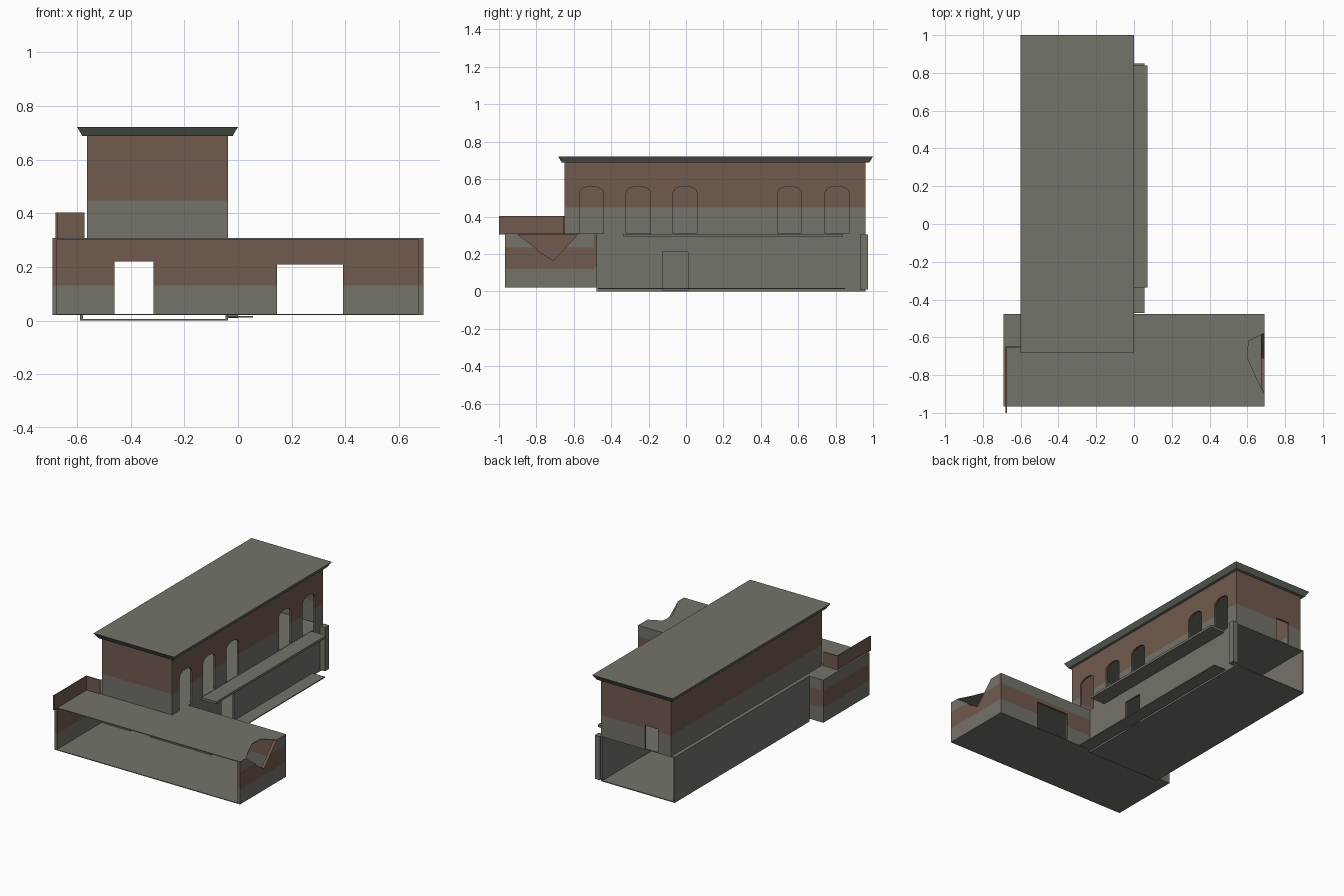
import bpy, bmesh, math
from mathutils import Vector

if "Cube" in bpy.data.objects:
    bpy.data.objects.remove(bpy.data.objects["Cube"])


def material(name, rgb):
    m = bpy.data.materials.new(name)
    m.diffuse_color = (*rgb, 1)
    m.use_nodes = True
    m.node_tree.nodes["Principled BSDF"].inputs["Base Color"].default_value = m.diffuse_color
    return m


CONCRETE, BRICK, TRIM = 0, 1, 2
MATS = [material("concrete_grey", (0.175, 0.168, 0.143)),
        material("brick_brown", (0.165, 0.103, 0.077)),
        material("cornice_green_grey", (0.105, 0.125, 0.105))]


def panel(name, pts, offset, cuts=(), rule=lambda c, n: CONCRETE):
    """Thicken a flat outline, slice it at the given heights, colour faces by rule."""
    bm = bmesh.new()
    face = bm.faces.new([bm.verts.new(p) for p in pts])
    ext = bmesh.ops.extrude_face_region(bm, geom=[face], use_keep_orig=True)
    verts = [g for g in ext["geom"] if isinstance(g, bmesh.types.BMVert)]
    bmesh.ops.translate(bm, verts=verts, vec=offset)
    bmesh.ops.recalc_face_normals(bm, faces=bm.faces[:])
    bmesh.ops.triangulate(bm, faces=bm.faces[:])
    for z in cuts:
        bmesh.ops.bisect_plane(bm, geom=bm.verts[:] + bm.edges[:] + bm.faces[:],
                               dist=1e-5, plane_co=(0, 0, z), plane_no=(0, 0, 1))
    bm.normal_update()
    for f in bm.faces:
        f.material_index = rule(f.calc_center_median(), f.normal)
    me = bpy.data.meshes.new(name)
    bm.to_mesh(me)
    bm.free()
    for m in MATS:
        me.materials.append(m)
    ob = bpy.data.objects.new(name, me)
    bpy.context.collection.objects.link(ob)
    return ob


def wall_x(name, x, outline, t, **kw):
    """Wall facing along x; outline in (y, z)."""
    return panel(name, [(x, y, z) for y, z in outline], Vector((t, 0, 0)), **kw)


def wall_y(name, y, outline, t, **kw):
    """Wall facing along y; outline in (x, z)."""
    return panel(name, [(x, y, z) for x, z in outline], Vector((0, t, 0)), **kw)


def slab(name, z, outline, t, **kw):
    return panel(name, [(x, y, z) for x, y in outline], Vector((0, 0, t)), **kw)


def rect(a, b, c, d):
    return [(a, c), (b, c), (b, d), (a, d)]


def notched(a, b, z0, z1, openings):
    """Wall outline with openings rising from its bottom edge: (u0, u1, spring, rise)."""
    pts = [(a, z0)]
    for u0, u1, spring, rise in openings:
        pts.append((u0, z0))
        n = 8 if rise else 1
        mid, r = (u0 + u1) / 2, (u1 - u0) / 2
        for i in range(n + 1):
            ang = math.pi * (1 - i / n)
            pts.append((mid + r * math.cos(ang), spring + rise * math.sin(ang)))
        pts.append((u1, z0))
    return pts + [(b, z0), (b, z1), (a, z1)]


# Colour rules
def upper_rule(c, n):
    return BRICK if c.z > 0.447 else CONCRETE


def wing_rule(outward):
    def rule(c, n):
        if n.dot(outward) > 0.5:                      # outside: brick band
            return BRICK if 0.12 < c.z < 0.235 else CONCRETE
        return BRICK if c.z > 0.13 else CONCRETE      # inside: brick top
    return rule


def all_brick(c, n):
    return BRICK


# Upper hall: four walls, arched windows on the right, door at the back
XL, XR, YF, YB = -0.562, -0.037, -0.65, 0.96
Z0, Z1, T = 0.308, 0.692, 0.012
up = dict(cuts=(0.447,), rule=upper_rule)
arches = [(y, y + 0.13, 0.525, 0.037) for y in (-0.57, -0.32, -0.07, 0.488, 0.743)]
wall_x("upper_right_wall", XR, notched(YF, YB, Z0, Z1, arches), -T, **up)
wall_x("upper_left_wall", XL, rect(YF, YB, Z0, Z1), T, **up)
wall_y("upper_front_wall", YF, rect(XL, XR, Z0, Z1), T, **up)
wall_y("upper_back_wall", YB, notched(XL, XR, Z0, Z1, [(-0.463, -0.366, 0.465, 0)]), -T, **up)

# Flat roof with a flared cornice
roof = slab("roof", 0.688, rect(-0.60, 0.0, -0.684, 1.0), 0.034,
            rule=lambda c, n: CONCRETE if n.z > 0.5 or n.z < -0.9 else TRIM)
for v in roof.data.vertices:
    if v.co.z < 0.7:
        v.co.x += 0.02 if v.co.x < -0.3 else -0.02
        v.co.y += 0.02 if v.co.y < 0 else -0.02

# Lower hall: open at the back, door on the right
LX = -0.588
slab("lower_floor", 0.0, rect(LX, XR, -0.478, YB), 0.006)
slab("middle_deck", 0.308, rect(LX, XR, -0.478, YB), -0.006)
wall_x("lower_left_wall", LX, rect(-0.478, YB, 0, 0.308), 0.01)
wall_x("lower_right_wall", XR, notched(-0.478, YB, 0, 0.308, [(-0.125, 0.01, 0.21, 0)]), -0.01)
slab("side_walkway", 0.012, rect(XR, 0.055, -0.47, 0.85), 0.006)
slab("side_ledge", 0.29, rect(XR, 0.072, -0.335, 0.838), 0.016)
slab("corner_pier", 0.01, rect(XR, 0.0, 0.93, 0.972), 0.295)

# Front wing: open at the front, two doors in the back wall, broken right end
WX, WF, WB, W0, W1 = 0.692, -0.967, -0.477, 0.02, 0.304
cuts = (0.12, 0.13, 0.235)
slab("wing_floor", W0, rect(-WX, WX, WF, WB), 0.005)
slab("wing_roof", W1 + 0.004,
     [(-WX, WF), (WX, WF), (WX, -0.9), (0.65, -0.82), (0.602, -0.71), (0.606, -0.62),
      (WX, -0.578), (WX, WB), (-WX, WB)], -0.005)
wall_y("wing_back_wall", WB,
       notched(-WX, WX, W0, W1, [(-0.46, -0.315, 0.22, 0), (0.146, 0.392, 0.21, 0)]),
       -0.014, cuts=cuts, rule=wing_rule(Vector((0, 1, 0))))
wall_x("wing_left_wall", -WX, rect(WF, WB, W0, W1), 0.016,
       cuts=cuts, rule=wing_rule(Vector((-1, 0, 0))))
wall_x("wing_right_wall", WX,
       [(WF, W0), (WB, W0), (WB, W1), (-0.578, W1), (-0.71, 0.165), (-0.79, 0.215),
        (-0.80, 0.23), (-0.9, W1), (WF, W1)], -0.02,
       cuts=cuts, rule=wing_rule(Vector((1, 0, 0))))

# Remaining brick parapet on the wing roof
wall_x("parapet_side", -0.68, rect(-1.0, -0.648, W1, 0.402), 0.008, rule=all_brick)
wall_y("parapet_back", -0.648, rect(-0.68, -0.572, W1, 0.402), -0.006, rule=all_brick)
